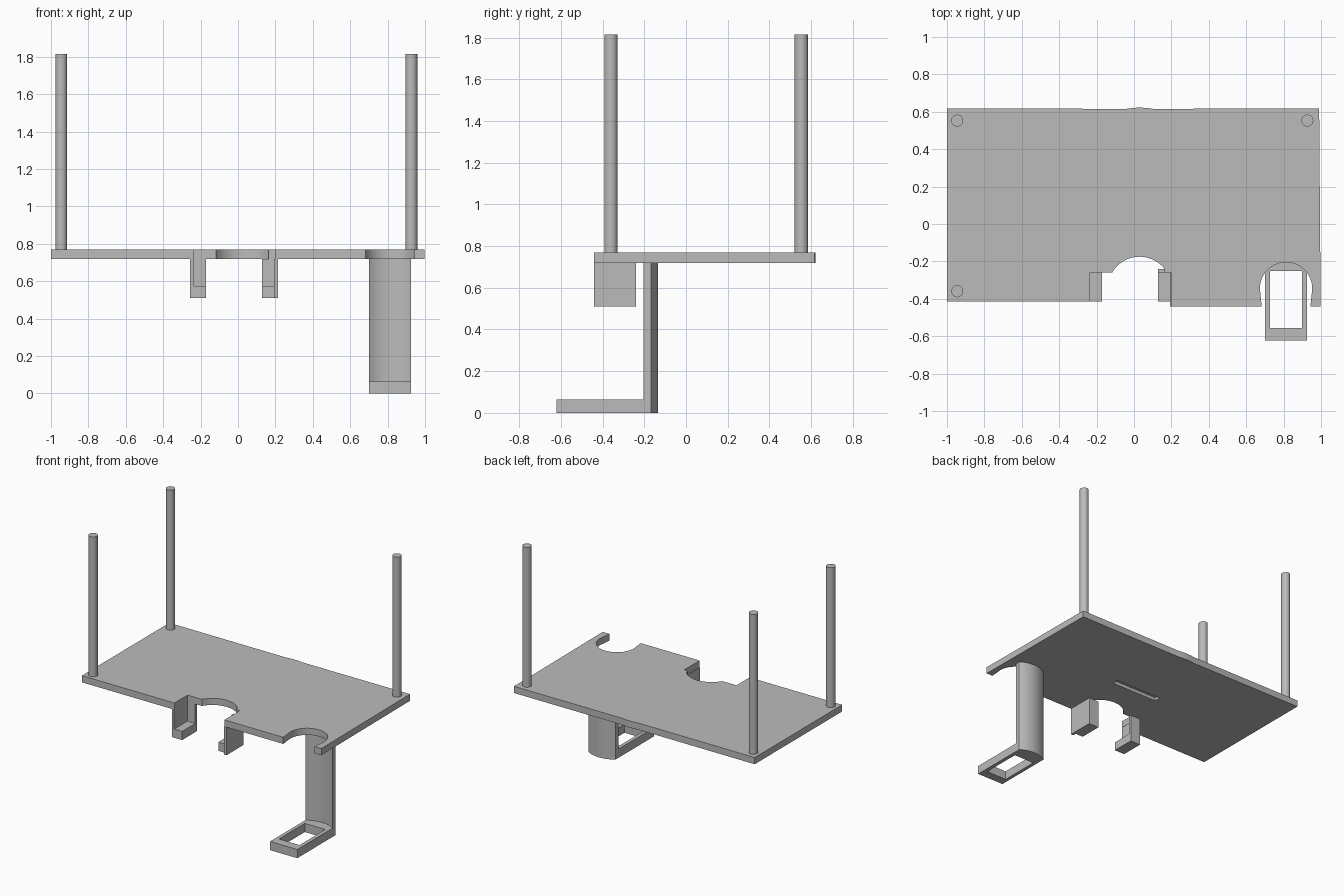
import bpy
import bmesh
from math import cos, sin, radians, sqrt

cube = bpy.data.objects.get("Cube")
if cube:
    bpy.data.objects.remove(cube, do_unlink=True)

GREY = (0.5, 0.5, 0.5, 1.0)
grey = bpy.data.materials.new("plain_grey")
grey.use_nodes = True
grey.diffuse_color = GREY
grey.node_tree.nodes["Principled BSDF"].inputs["Base Color"].default_value = GREY


def arc(cx, cy, r, start, end, steps=24):
    """Points along an arc, angles in degrees."""
    angles = [radians(start + (end - start) * i / steps) for i in range(steps + 1)]
    return [(cx + r * cos(a), cy + r * sin(a)) for a in angles]


def prism(name, outline, z0, z1):
    """Extrude a flat outline from z0 up to z1."""
    bm = bmesh.new()
    face = bm.faces.new([bm.verts.new((x, y, z0)) for x, y in outline])
    top = bmesh.ops.extrude_face_region(bm, geom=[face])["geom"]
    bmesh.ops.translate(bm, vec=(0, 0, z1 - z0),
                        verts=[g for g in top if isinstance(g, bmesh.types.BMVert)])
    bmesh.ops.recalc_face_normals(bm, faces=bm.faces)
    mesh = bpy.data.meshes.new(name)
    bm.to_mesh(mesh)
    bm.free()
    mesh.materials.append(grey)
    obj = bpy.data.objects.new(name, mesh)
    bpy.context.collection.objects.link(obj)
    return obj


def box(name, x0, x1, y0, y1, z0, z1):
    return prism(name, [(x0, y0), (x1, y0), (x1, y1), (x0, y1)], z0, z1)


def activate(obj):
    bpy.ops.object.select_all(action="DESELECT")
    obj.select_set(True)
    bpy.context.view_layer.objects.active = obj


def smooth(obj):
    activate(obj)
    bpy.ops.object.shade_smooth_by_angle(angle=radians(30))


def cut(obj, cutter):
    """Subtract the cutter and remove it."""
    cutter.hide_render = True
    mod = obj.modifiers.new("cut", "BOOLEAN")
    mod.object = cutter
    mod.operation = "DIFFERENCE"
    mod.solver = "EXACT"
    activate(obj)
    bpy.ops.object.modifier_apply(modifier=mod.name)
    bpy.data.objects.remove(cutter, do_unlink=True)


PLATE_BOTTOM, PLATE_TOP = 0.72, 0.77

# Plate with a bracket notch, a hook notch and a faint bulge on the back edge
outline = [(-1, -0.415), (-0.235, -0.415), (-0.235, -0.26)]
outline += arc(0.03, -0.345, 0.17, 150, 38)
outline += [(0.164, -0.26), (0.197, -0.26), (0.197, -0.442), (0.683, -0.442)]
outline += arc(0.813, -0.345, 0.14, 180, 0)
outline += [(0.943, -0.442), (0.998, -0.442), (0.99, 0.617)]
outline += arc(0.03, 0.222, 0.4, 80, 100, 8)
outline += [(-1, 0.617)]
plate = prism("plate", outline, PLATE_BOTTOM, PLATE_TOP)
cut(plate, box("slot_cutter", -0.17, 0.22, 0.03, 0.08, 0.70, 0.745))
smooth(plate)

# Three upright pegs
for name, x, y in [("front_right_peg", -0.945, -0.36),
                   ("back_right_peg", -0.945, 0.553),
                   ("back_left_peg", 0.927, 0.553)]:
    smooth(prism(name, arc(x, y, 0.032, 0, 348.75, 31), PLATE_TOP, 1.815))

# Pair of open brackets below the middle notch, mirrored about their midline
MID = -0.0215
for side, name, front in [(-1, "right", -0.415), (1, "left", -0.442)]:
    inner, wall, outer = (MID + side * d for d in (0.15, 0.215, 0.2355))
    box(name + "_bracket_side", *sorted((wall, outer)), front, -0.24,
        0.51, PLATE_BOTTOM)
    box(name + "_bracket_back", *sorted((inner, wall)), -0.26, -0.24,
        0.51, PLATE_BOTTOM)
    box(name + "_bracket_floor", *sorted((inner, wall)), -0.415, -0.26,
        0.51, 0.575)

# Hook: curved hanging column with a framed foot
CX, HALF, BEND = 0.813, 0.1125, 0.2


def bow(edge_y, flip=1):
    """Shallow curve across the column, bulging backwards."""
    drop = sqrt(BEND ** 2 - HALF ** 2)
    xs = [flip * HALF * (1 - i / 8) for i in range(17)]
    return [(CX + x, edge_y + sqrt(BEND ** 2 - x * x) - drop) for x in xs]


back = bow(-0.168)
column = prism("hook_column", back + bow(-0.205, -1), 0.065, PLATE_BOTTOM)
smooth(column)
foot = prism("hook_foot", back + [(CX - HALF, -0.622), (CX + HALF, -0.622)], 0, 0.065)
cut(foot, box("foot_cutter", 0.727, 0.897, -0.555, -0.25, -0.1, 0.2))
smooth(foot)
